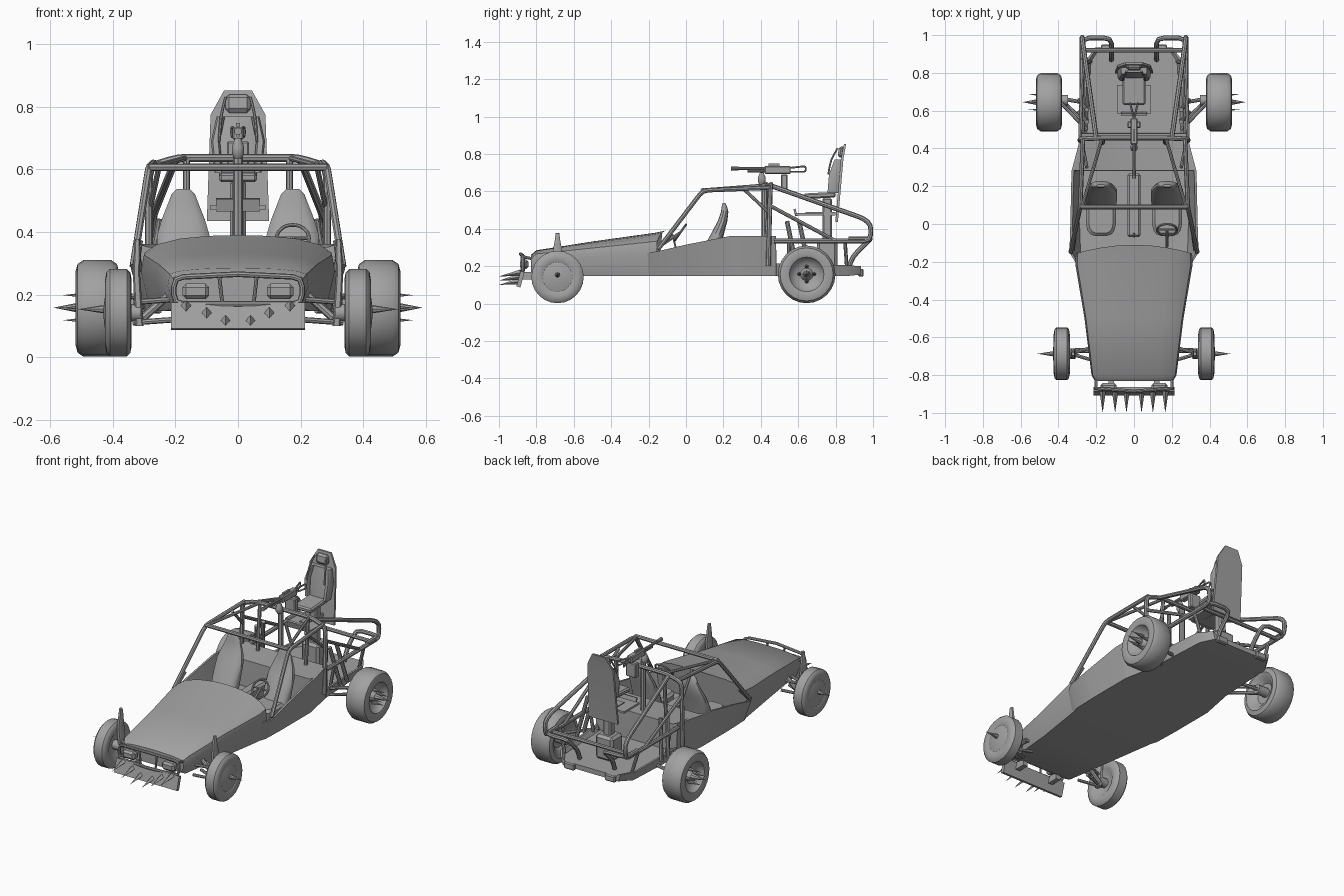
import bpy, bmesh, math
from mathutils import Vector, Matrix

if "Cube" in bpy.data.objects:
    bpy.data.objects.remove(bpy.data.objects["Cube"])

def finish(name, bm, mirror=False):
    bmesh.ops.recalc_face_normals(bm, faces=bm.faces)
    me = bpy.data.meshes.new(name)
    bm.to_mesh(me)
    bm.free()
    ob = bpy.data.objects.new(name, me)
    bpy.context.collection.objects.link(ob)
    if mirror:
        ob.modifiers.new("Mirror", 'MIRROR')
    return ob

def loft(name, rings, mirror=False, cap=True):
    bm = bmesh.new()
    vs = [[bm.verts.new(p) for p in r] for r in rings]
    n = len(rings[0])
    for a, b in zip(vs, vs[1:]):
        for i in range(n):
            bm.faces.new((a[i], a[(i + 1) % n], b[(i + 1) % n], b[i]))
    if cap:
        bm.faces.new(vs[0])
        bm.faces.new(vs[-1])
    return finish(name, bm, mirror)

def stack(name, rows, mirror=False, n=12, power=0.6):
    # rows of (z, y, x, half width, half depth), rounded rectangles
    f = lambda v: math.copysign(abs(v) ** power, v)
    rings = []
    for z, y, x, hw, hd in rows:
        angs = [2 * math.pi * (i + .5) / n for i in range(n)]
        rings.append([(x + hw * f(math.cos(t)), y + hd * f(math.sin(t)), z) for t in angs])
    return loft(name, rings, mirror)

def box(name, c, s, rx=0, mirror=False, bevel=0.0):
    bm = bmesh.new()
    M = Matrix.Translation(c) @ Matrix.Rotation(math.radians(rx), 4, 'X') @ Matrix.Diagonal((*s, 1))
    bmesh.ops.create_cube(bm, size=1, matrix=M)
    if bevel:
        bmesh.ops.bevel(bm, geom=bm.edges[:], offset=bevel, segments=1, affect='EDGES')
    return finish(name, bm, mirror)

def cone(name, a, b, r1, r2=0.0, seg=10, mirror=False):
    a, b = Vector(a), Vector(b)
    d = b - a
    M = Matrix.Translation((a + b) / 2) @ d.to_track_quat('Z', 'Y').to_matrix().to_4x4()
    bm = bmesh.new()
    bmesh.ops.create_cone(bm, cap_ends=True, segments=seg, radius1=r1, radius2=r2, depth=d.length, matrix=M)
    return finish(name, bm, mirror)

def tube(name, pts, r=0.01, mirror=False, bend=0.03):
    # bent pipe with rounded corners
    pts = [Vector(p) for p in pts]
    path = [pts[0]]
    for p, q, s in zip(pts, pts[1:], pts[2:]):
        a = q + (p - q).normalized() * min(bend, (p - q).length * .45)
        b = q + (s - q).normalized() * min(bend, (s - q).length * .45)
        path += [a, a * .25 + q * .5 + b * .25, b]
    path.append(pts[-1])
    cu = bpy.data.curves.new(name, 'CURVE')
    cu.dimensions = '3D'
    cu.bevel_depth, cu.bevel_resolution, cu.use_fill_caps = r, 2, True
    for s in ((1, -1) if mirror else (1,)):
        sp = cu.splines.new('POLY')
        sp.points.add(len(path) - 1)
        for k, p in zip(sp.points, path):
            k.co = (p.x * s, p.y, p.z, 1)
    ob = bpy.data.objects.new(name, cu)
    bpy.context.collection.objects.link(ob)

def lathe(name, prof, y, z, seg=24):
    # profile of (x, radius) spun about the axle
    rings = [[(x, y + r * math.cos(2 * math.pi * i / seg), z + r * math.sin(2 * math.pi * i / seg))
              for i in range(seg)] for x, r in prof]
    return loft(name, rings, True)

# hood and nose
rings = []
for y, wb, wt, zb, zt, c in [(-.83, .19, .208, .17, .235, .025), (-.8, .2, .225, .155, .257, .028),
                             (-.5, .235, .262, .147, .282, .05), (-.17, .28, .31, .147, .305, .073),
                             (-.11, .285, .308, .147, .31, .08)]:
    h = [(wb, zb), (wt, zt - .03), (wt * .97, zt + c * .3), (wt * .85, zt + c * .62), (wt * .6, zt + c * .86), (wt * .3, zt + c * .97)]
    curve = .05 if y > -.2 else 0
    ring = h + [(0, zt + c)] + [(-x, zz) for x, zz in reversed(h)]
    rings.append([(x, y - curve * (x / .32) ** 2, zz) for x, zz in ring])
loft("hood", rings)

# cockpit tub, shelf and rear deck
rings = []
for y, wb, wt, zb, zt, zf in [(-.21, .275, .306, .147, .272, .19), (-.15, .295, .342, .147, .28, .19),
                              (.0, .3, .337, .147, .315, .19), (.23, .3, .332, .147, .36, .19),
                              (.28, .3, .33, .147, .362, .19), (.283, .3, .33, .147, .362, .352),
                              (.48, .262, .278, .147, .362, .352), (.485, .26, .277, .147, .215, .185),
                              (.86, .24, .258, .147, .205, .185), (.935, .19, .205, .155, .2, .185)]:
    t = .012
    h = [(wb, zb), (wt, zt), (wt - t, zt), (wb - t, zf)]
    rings.append([(x, y, z) for x, z in h + [(-x, z) for x, z in reversed(h)]])
loft("body_tub", rings)
box("centre_tunnel", (0, .1, .235), (.07, .34, .1), bevel=.012)
cone("gear_lever", (0, -.05, .28), (0, -.07, .36), .005, .005)
box("tail_light", (.14, .935, .165), (.07, .03, .04), mirror=True, bevel=.006)

# wheels with hub spikes
def wheel(name, y, r, x0, x1, hub):
    w = x1 - x0
    tyre = [(.3, .02), (.28, .4), (.06, .6), (0, .75), (.05, .92), (.18, 1), (.82, 1), (.95, .92), (1, .75), (.95, .6)]
    lathe(name + "_tyre", [(x0 + w * a, r * b if b > .02 else b) for a, b in tyre + hub], y, r + .002)
wheel("front_wheel", -.687, .14, .34, .425, [(.93, .57), (1.0, .4), (1.04, .2), (1.05, .02)])
wheel("rear_wheel", .645, .154, .38, .52, [(.8, .52), (.68, .35), (.66, .22), (.8, .15), (.82, .02)])
cone("front_hub_spike", (.4, -.687, .153), (.512, -.687, .153), .018, 0, 8, True)
cone("rear_hub_spike", (.47, .645, .158), (.59, .645, .158), .024, 0, 8, True)
for i in range(4):
    t = i * math.pi / 2
    p = (.645 + .04 * math.cos(t), .158 + .04 * math.sin(t))
    cone("rear_small_spike", (.46, *p), (.56, *p), .012, 0, 6, True)

# front suspension with shock towers
for dy in (-.04, .04):
    for z in (.11, .175):
        tube("front_arm", [(.2, -.687 + dy, z + .01), (.335, -.687, z)], .009, True)
cone("front_axle", (.31, -.687, .142), (.38, -.687, .142), .028, .028, 12, True)
stack("front_shock_tower", [(.1, -.687, .315, .014, .02), (.27, -.687, .325, .012, .028),
                            (.34, -.687, .322, .011, .015), (.377, -.687, .322, .008, .01)], True, 8)
tube("front_shock", [(.22, -.67, .2), (.31, -.67, .12)], .013, True)

# rear suspension
cone("rear_axle", (.35, .655, .156), (.46, .655, .156), .028, .028, 12, True)
for y, yb, z in ((.5, .645, .2), (.53, .66, .15), (.64, .665, .16)):
    tube("rear_arm", [(.25, y, z), (.39, yb, z - .01)], .01, True)
for y in (.54, .605):
    cone("rear_spring", (.25, y, .44), (.29, y + .05, .2), .012, .012, 10, True)

# front guard, lamps and spiked bumper
tube("guard_loop", [(0, -.885, .265), (.205, -.87, .255), (.205, -.87, .17), (0, -.885, .17)], .009, True)
tube("guard_stay", [(.2, -.87, .25), (.2, -.8, .235)], .008, True)
tube("guard_bar", [(.06, -.88, .26), (.05, -.88, .17)], .006, True)
box("head_lamp", (.135, -.865, .21), (.085, .045, .05), mirror=True, bevel=.012)
box("bumper_plate", (0, -.885, .13), (.43, .022, .085), rx=-15)
box("bumper_mount", (.12, -.845, .15), (.03, .08, .04), mirror=True)
for x, z in ((.166, .155), (.1, .133), (.04, .11)):
    cone("bumper_spike", (x, -.885, z + .01), (x, -1.0, z - .01), .017, 0, 4, True)

# roll cage
tube("front_pillar", [(.335, -.15, .29), (.285, .09, .605), (.27, .45, .62)], .012, True)
tube("roof_front_bar", [(-.285, .09, .607), (.285, .09, .607)], .012)
tube("roof_inner_rail", [(.275, .09, .607), (.17, .45, .635)], .009, True)
tube("main_hoop", [(.285, .44, .2), (.285, .45, .608), (.19, .455, .637), (0, .455, .637)], .013, True)
tube("hoop_inner_post", [(.165, .43, .35), (.165, .45, .63)], .011, True)
tube("roof_brace", [(.25, .3, .62), (.28, .45, .48)], .009, True)
tube("rear_rail", [(.2, .455, .63), (.27, .95, .455), (.275, .99, .42), (.275, .985, .335), (.275, .47, .335)], .013, True)
tube("rear_loop", [(.275, .87, .345), (.275, .985, .345), (.12, .985, .345), (.12, .89, .25), (.12, .87, .19)], .013, True, .04)
tube("rear_diagonal", [(.285, .455, .52), (.275, .8, .335)], .01, True)
tube("rear_cross_bar", [(-.27, .92, .335), (.27, .92, .335)], .012)
tube("rear_leg", [(.27, .85, .335), (.23, .86, .19)], .01, True)
tube("deck_leg", [(.275, .55, .335), (.25, .55, .2)], .01, True)

# cockpit seats and steering
stack("seat_back", [(.2, .11, .175, .08, .06), (.3, .14, .175, .087, .045), (.39, .175, .175, .085, .033),
                    (.44, .195, .175, .07, .026), (.49, .207, .175, .05, .02), (.52, .205, .175, .038, .014),
                    (.537, .203, .175, .022, .007)], True, 16, .75)
stack("seat_cushion", [(.19, .04, .175, .07, .1), (.25, .04, .175, .08, .105), (.265, .04, .175, .065, .09)], True, 16, .6)
bpy.ops.mesh.primitive_torus_add(location=(.175, -.03, .38), rotation=(math.radians(55), 0, 0), major_radius=.052,
                                 minor_radius=.006, major_segments=24, minor_segments=8)
bpy.context.object.name = "steering_wheel"
tube("steering_spoke", [(.125, -.03, .38), (.225, -.03, .38)], .005)
tube("steering_column", [(.175, -.03, .38), (.175, -.12, .32)], .008)
tube("door_mirror_stay", [(.32, -.14, .3), (.31, -.07, .37)], .006, True)

# gunner seat on its post
box("post_base", (0, .755, .26), (.12, .11, .15), bevel=.015)
box("seat_post", (0, .755, .44), (.05, .05, .25), bevel=.008)
box("foot_platform", (0, .66, .478), (.18, .15, .012))
box("foot_rest", (0, .585, .487), (.14, .012, .04), 15)
box("platform_arm", (0, .72, .48), (.05, .16, .02))
box("gunner_cushion", (0, .715, .578), (.12, .17, .03), 3, bevel=.008)
stack("gunner_back_plate", [(.435, .805, 0, .1, .007), (.775, .835, 0, .088, .007), (.852, .85, 0, .045, .006)], n=4, power=.01)
stack("gunner_back_pad", [(.59, .79, 0, .06, .02), (.68, .805, 0, .07, .022), (.77, .82, 0, .05, .018)], n=8)
stack("gunner_bolster", [(.59, .785, .062, .014, .03), (.69, .795, .072, .015, .032), (.77, .815, .055, .014, .022)], True, 8)
box("gunner_head_rest", (0, .83, .81), (.08, .032, .06), -8, bevel=.012)
tube("harness_bar", [(.06, .76, .69), (.055, .775, .77), (.04, .81, .83)], .005, True)

# gun on its mount
tube("gun_post", [(0, .42, .35), (0, .42, .65)], .016)
stack("gun_swivel", [(.635, .405, 0, .012, .012), (.65, .405, 0, .02, .022), (.672, .405, 0, .02, .022),
                     (.7, .405, 0, .01, .01)], n=12, power=1)
cone("gun_barrel", (0, .24, .722), (0, .45, .722), .007, .009)
cone("gun_muzzle", (0, .24, .722), (0, .28, .722), .012, .01)
cone("gun_gas_tube", (0, .33, .708), (0, .45, .708), .006, .006)
box("gun_receiver", (0, .49, .715), (.035, .14, .042), bevel=.005)
box("gun_sight", (0, .47, .742), (.012, .06, .012))
box("ammo_box", (0, .525, .645), (.07, .035, .09), bevel=.005)
tube("gun_handle", [(.0, .55, .725), (.02, .64, .735), (.02, .64, .705), (0, .56, .705)], .005, True, .01)

# tubes to mesh, dark grey paint, smooth shading with sharp edges kept
bpy.ops.object.select_all(action='DESELECT')
for ob in bpy.data.objects:
    ob.select_set(True)
bpy.context.view_layer.objects.active = next(o for o in bpy.data.objects if o.type == 'CURVE')
bpy.ops.object.convert(target='MESH')
grey = bpy.data.materials.new("dark_grey")
grey.diffuse_color = (.36, .36, .36, 1)
grey.use_nodes = True
grey.node_tree.nodes["Principled BSDF"].inputs["Base Color"].default_value = grey.diffuse_color
for ob in bpy.data.objects:
    ob.data.materials.clear()
    ob.data.materials.append(grey)
bpy.ops.object.shade_smooth_by_angle(angle=math.radians(35))
